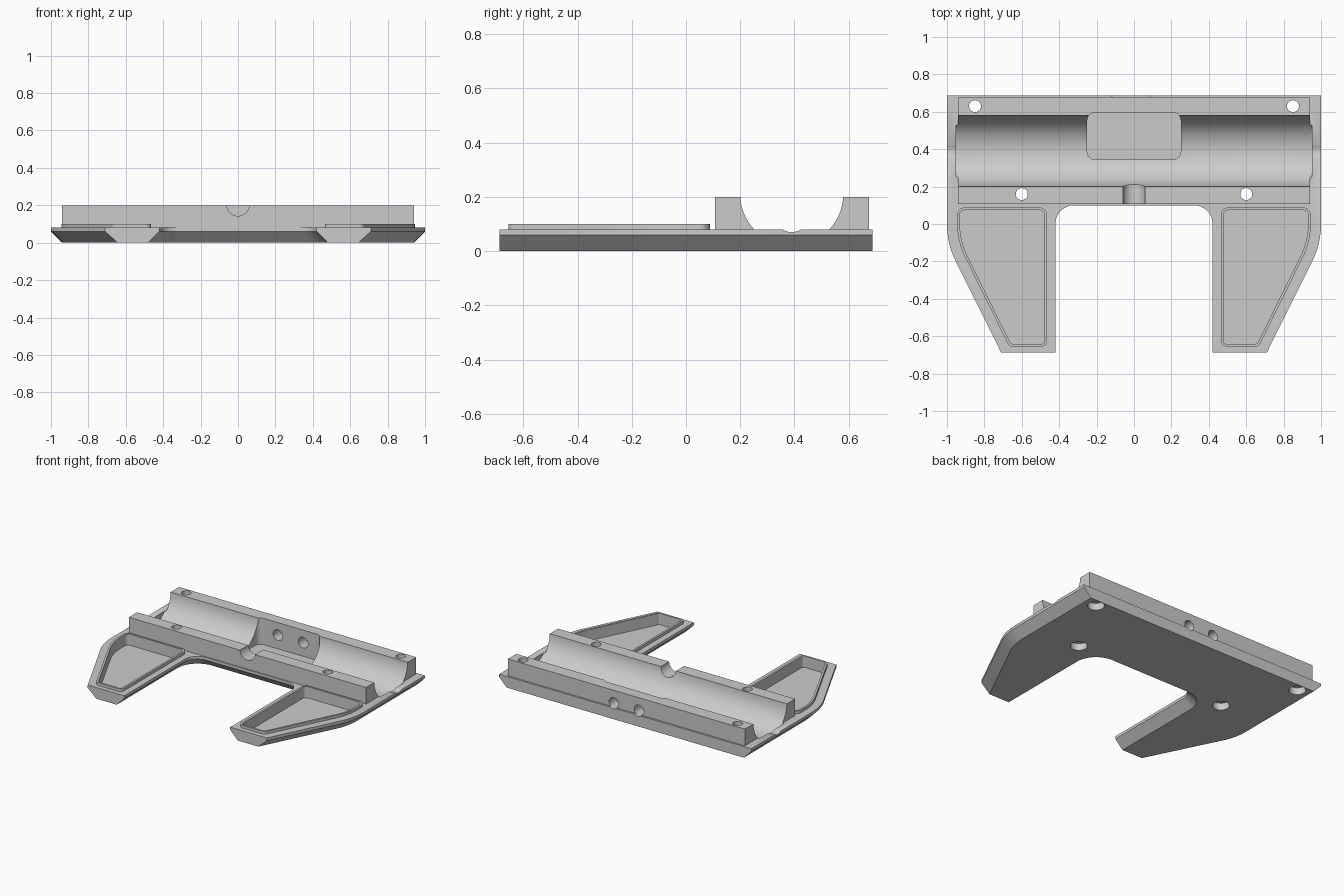
import bpy
import bmesh
from math import radians, tan, pi
from mathutils import Vector, Matrix

cube = bpy.data.objects.get("Cube")
if cube:
    bpy.data.objects.remove(cube, do_unlink=True)

grey = bpy.data.materials.new("plain_grey")
grey.use_nodes = True
tone = (0.6, 0.6, 0.6, 1)
grey.diffuse_color = tone
grey.node_tree.nodes["Principled BSDF"].inputs["Base Color"].default_value = tone


def rounded(corners, steps=12):
    """Polygon from (x, y, radius) corners, with arcs where radius > 0."""
    out = []
    for i, (x, y, r) in enumerate(corners):
        p = Vector((x, y))
        if r == 0:
            out.append(p)
            continue
        a = (Vector(corners[i - 1][:2]) - p).normalized()
        b = (Vector(corners[(i + 1) % len(corners)][:2]) - p).normalized()
        half = a.angle(b) / 2
        centre = p + (a + b).normalized() * (r / abs(Vector((1, tan(half))).normalized().y))
        start = p + a * (r / tan(half)) - centre
        turn = start.angle_signed(p + b * (r / tan(half)) - centre)
        for k in range(steps + 1):
            out.append(centre + Matrix.Rotation(-turn * k / steps, 2) @ start)
    return out


def inset(points, distance):
    """Move each edge inward by distance(p, q); points run anticlockwise."""
    lines = []
    for i, p in enumerate(points):
        q = points[(i + 1) % len(points)]
        d = (q - p).normalized()
        n = Vector((-d.y, d.x))
        lines.append((n, n.dot(p) + distance(p, q)))
    out = []
    for i in range(len(points)):
        (n, c), (m, e) = lines[i - 1], lines[i]
        out.append(Matrix((n, m)).inverted() @ Vector((c, e)))
    return out


def finish(name, bm):
    bmesh.ops.recalc_face_normals(bm, faces=bm.faces)
    mesh = bpy.data.meshes.new(name)
    bm.to_mesh(mesh)
    bm.free()
    mesh.materials.append(grey)
    ob = bpy.data.objects.new(name, mesh)
    bpy.context.collection.objects.link(ob)
    return ob


def loft(name, loops):
    """Closed solid through (outline, z) loops."""
    bm = bmesh.new()
    rings = [[bm.verts.new((p.x, p.y, z)) for p in pts] for pts, z in loops]
    for low, high in zip(rings, rings[1:]):
        for i in range(len(low)):
            j = (i + 1) % len(low)
            bm.faces.new((low[i], low[j], high[j], high[i]))
    bm.faces.new(rings[0])
    bm.faces.new(rings[-1])
    return finish(name, bm)


def rod(name, centre, radius, length, axis="Z", sides=32):
    turn = {"X": Matrix.Rotation(pi / 2, 4, "Y"), "Y": Matrix.Rotation(pi / 2, 4, "X"),
            "Z": Matrix()}[axis]
    bm = bmesh.new()
    bmesh.ops.create_cone(bm, cap_ends=True, segments=sides, radius1=radius, radius2=radius,
                          depth=length, matrix=Matrix.Translation(centre) @ turn)
    return finish(name, bm)


def combine(target, tool, operation):
    tool.hide_render = True
    mod = target.modifiers.new(tool.name, "BOOLEAN")
    mod.operation, mod.solver, mod.object = operation, "EXACT", tool
    bpy.context.view_layer.objects.active = target
    bpy.ops.object.modifier_apply(modifier=mod.name)
    bpy.data.objects.remove(tool, do_unlink=True)


def box(x, y0, y1, r=0):
    return rounded([(-x, y0, r), (x, y0, r), (x, y1, r), (-x, y1, r)])


# Forked base plate, undercut on all edges except the back and the leg tips
half = [(0.42, 0.1, 0.1), (0.42, -0.688, 0), (0.71, -0.688, 0), (1, -0.105, 0.45), (1, 0.688, 0)]
outline = rounded(half + [(-x, y, r) for x, y, r in reversed(half)])
foot = inset(outline, lambda p, q: 0 if abs(p.y - q.y) < 1e-4 and abs(p.y) > 0.6 else 0.06)
body = loft("bracket_body", [(foot, 0), (outline, 0.06), (outline, 0.08)])

# Cradle block on the rear of the plate
combine(body, loft("cradle_block", [(box(0.94, 0.107, 0.675), 0.07), (box(0.94, 0.107, 0.675), 0.2)]),
        "UNION")

# Raised rims and deep pockets in the legs
leg = [(0.465, 0.088, 0.04), (0.465, -0.655, 0.03), (0.667, -0.655, 0.03),
       (0.945, -0.093, 0.4), (0.945, 0.088, 0.04)]
for side in (1, -1):
    corners = [(x * side, y, r) for x, y, r in leg]
    rim = rounded(corners if side > 0 else corners[::-1])
    hollow = inset(rim, lambda p, q: 0.014)
    combine(body, loft("pocket_rim", [(rim, 0.07), (rim, 0.1)]), "UNION")
    combine(body, loft("pocket_cut", [(hollow, 0.02), (hollow, 0.15)]), "DIFFERENCE")

# Long trough, its end notches, the front notch and the square recess
cuts = [rod("trough_cut", (0, 0.39, 0.21), 0.19, 1.904, "X", 96),
        rod("end_notch_cut", (0, 0.39, 0.133), 0.063, 2.2, "X"),
        rod("front_notch_cut", (0, 0.15, 0.203), 0.06, 0.2, "Y"),
        loft("recess_cut", [(box(0.25, 0.345, 0.595, 0.04), z) for z in (0.012, 0.3)])]

# Screw holes with counterbores below, and the two rear cross holes
for side in (1, -1):
    for x, y in ((0.85, 0.63), (0.6, 0.16)):
        cuts.append(rod("screw_hole_cut", (x * side, y, 0.1), 0.032, 0.4))
        cuts.append(rod("counterbore_cut", (x * side, y, 0), 0.055, 0.1))
    cuts.append(rod("cross_hole_cut", (0.1 * side, 0.63, 0.11), 0.038, 0.2, "Y"))
for cut in cuts:
    combine(body, cut, "DIFFERENCE")

bpy.ops.object.select_all(action="DESELECT")
body.select_set(True)
bpy.context.view_layer.objects.active = body
bpy.ops.object.shade_smooth_by_angle(angle=radians(30))
